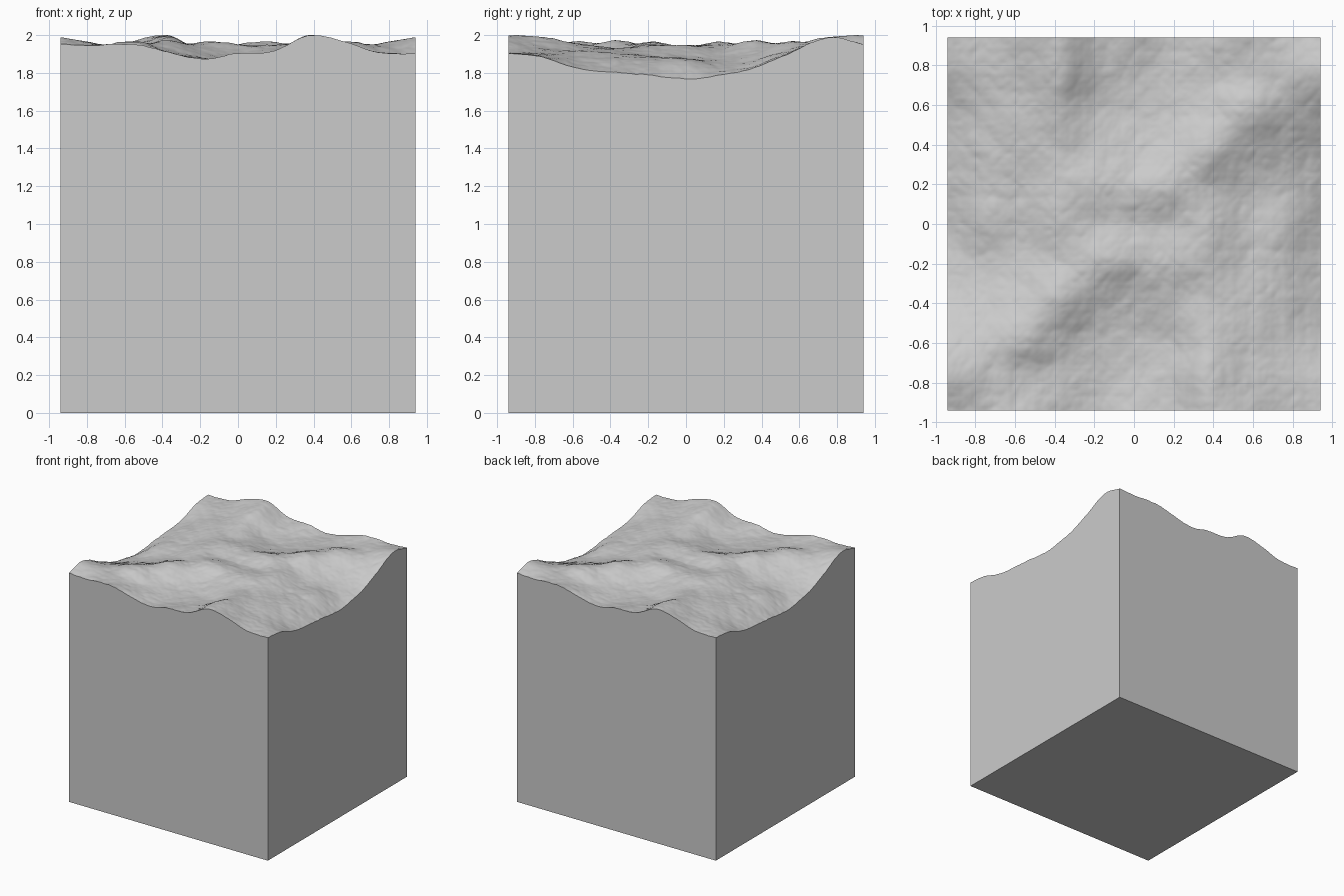
import bpy, bmesh, math
from mathutils import Vector, noise

if "Cube" in bpy.data.objects:
    bpy.data.objects.remove(bpy.data.objects["Cube"])

HALF, N = 0.94, 200          # half width of the block, grid divisions

# Coarse heights in hundredths below z = 2, front row (y = -0.94) to the middle row.
# The terrain repeats when turned half way round, so the back rows are derived.
front_rows = [
    [5.0, 5.5, 5.0, 9.0, 13.0, 9.5, 8.5, 0.3, 3.5, 9.5, 10.0],
    [1.5, 4.5, 7.0, 10.0, 13.0, 12.5, 10.0, 1.5, 7.0, 10.0, 12.0],
    [9.0, 7.0, 3.5, 8.0, 12.0, 13.0, 11.0, 5.0, 8.0, 12.0, 18.0],
    [17.5, 13.0, 8.0, 3.0, 8.0, 10.0, 9.0, 7.0, 9.0, 13.0, 20.0],
    [21.5, 16.0, 12.0, 7.0, 4.0, 5.5, 5.5, 6.0, 11.0, 14.0, 21.5],
    [23.5, 14.0, 12.0, 6.0, 7.0, 7.5, 7.0, 6.0, 12.0, 14.0, 23.5],
]
rows = front_rows + [r[::-1] for r in front_rows[-2::-1]]


def cubic(p, t):
    a, b, c, d = p
    return b + 0.5 * t * (c - a + t * (2*a - 5*b + 4*c - d + t * (3*(b - c) + d - a)))


def window(values, i):
    n = len(values) - 1
    def get(k):
        if k < 0:
            return 2 * values[0] - values[1]
        if k > n:
            return 2 * values[n] - values[n - 1]
        return values[k]
    return [get(k) for k in range(i - 1, i + 3)]


def coarse(x, y):
    u = min(max((x + HALF) / (2 * HALF) * 10, 0), 10)
    v = min(max((y + HALF) / (2 * HALF) * 10, 0), 10)
    i, j = min(int(u), 9), min(int(v), 9)
    column = [cubic(window(r, i), u - i) for r in rows]
    return 2 - 0.01 * cubic(window(column, j), v - j)


def lumps(x, y):
    # Rounded bumps with narrow creases, in several sizes
    total = 0
    for freq, amp in ((3.2, 0.020), (7, 0.011), (15, 0.006), (31, 0.0025)):
        total += amp * (abs(noise.noise(Vector((x * freq, y * freq, freq)))) - 0.25)
    return total


def height(x, y):
    return coarse(x, y) + 0.5 * (lumps(x, y) + lumps(-x, -y))


# Rugged top surface
bm = bmesh.new()
bmesh.ops.create_grid(bm, x_segments=N, y_segments=N, size=HALF)
for v in bm.verts:
    v.co.z = height(v.co.x, v.co.y)
shift = 2 - max(v.co.z for v in bm.verts)
for v in bm.verts:
    v.co.z += shift
for f in bm.faces:
    f.smooth = True

# Straight side walls and flat base
rim = [e for e in bm.edges if e.is_boundary]
walls = bmesh.ops.extrude_edge_only(bm, edges=rim)["geom"]
for v in walls:
    if isinstance(v, bmesh.types.BMVert):
        v.co.z = 0
bmesh.ops.contextual_create(bm, geom=[e for e in bm.edges if e.is_boundary])
bmesh.ops.recalc_face_normals(bm, faces=bm.faces)

mesh = bpy.data.meshes.new("terrain_block")
bm.to_mesh(mesh)
bm.free()
block = bpy.data.objects.new("terrain_block", mesh)
bpy.context.collection.objects.link(block)
bpy.context.view_layer.objects.active = block
block.select_set(True)
bpy.ops.object.shade_smooth_by_angle(angle=math.radians(40))
